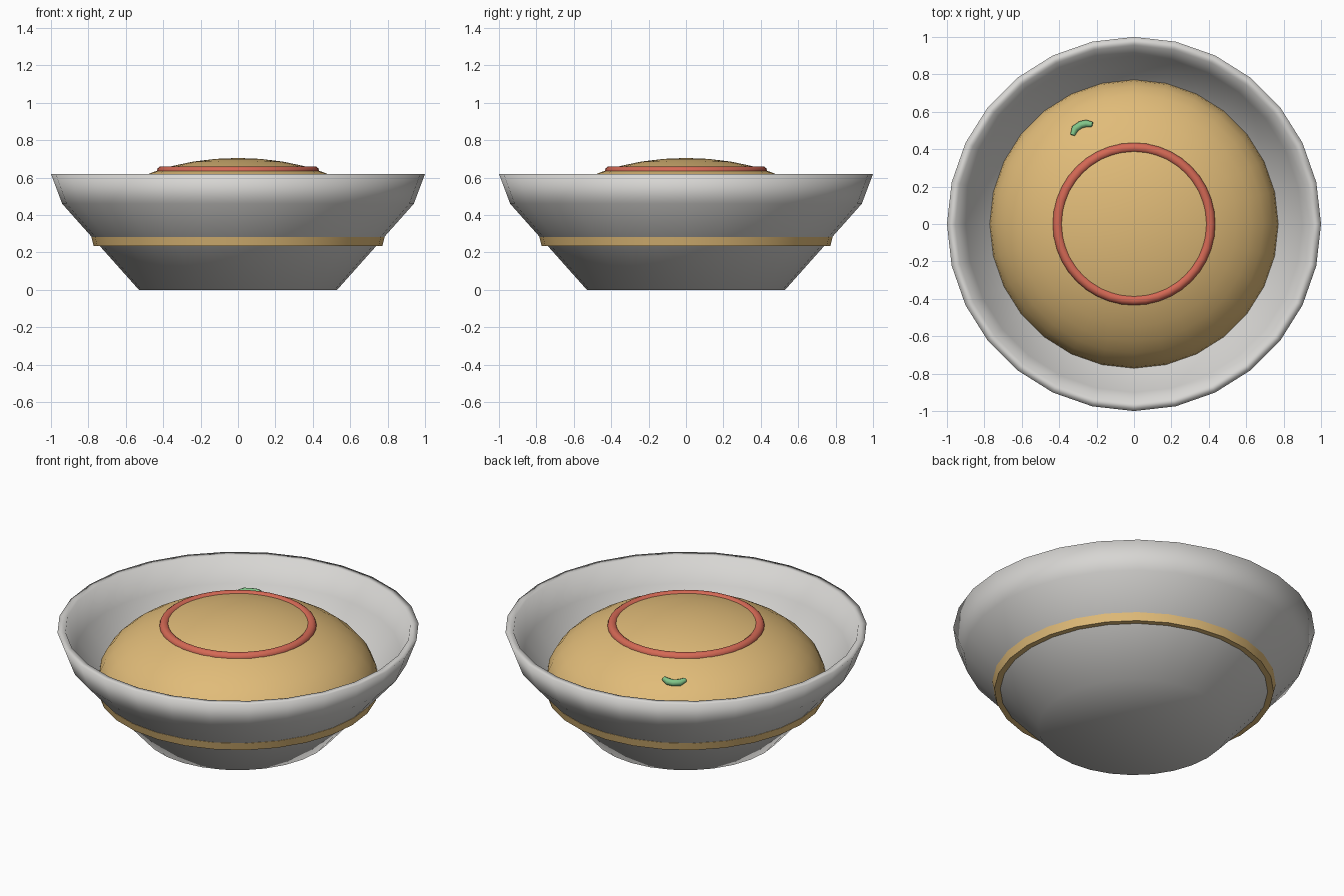
import bpy, bmesh, math
from mathutils import Vector

if "Cube" in bpy.data.objects:
    bpy.data.objects.remove(bpy.data.objects["Cube"])

SEG = 28


def material(name, rgb):
    m = bpy.data.materials.new(name)
    m.diffuse_color = (*rgb, 1)
    m.use_nodes = True
    m.node_tree.nodes["Principled BSDF"].inputs["Base Color"].default_value = m.diffuse_color
    return m


CERAMIC = material("pale ceramic", (0.68, 0.67, 0.65))
GOLD = material("golden tan", (0.75, 0.50, 0.19))
RED = material("soft red", (0.66, 0.14, 0.09))
GREEN = material("leaf green", (0.22, 0.56, 0.25))


def lathe(name, profile, mat, closed=False, segments=SEG):
    """Spin an (r, z) profile about z; radius 0 points become poles."""
    bm = bmesh.new()
    rings = []
    for r, z in profile:
        if r < 1e-6:
            rings.append([bm.verts.new((0, 0, z))] * segments)
        else:
            rings.append([bm.verts.new((r * math.cos(2 * math.pi * i / segments),
                                        r * math.sin(2 * math.pi * i / segments), z))
                          for i in range(segments)])
    pairs = list(zip(rings, rings[1:]))
    if closed:
        pairs.append((rings[-1], rings[0]))
    for a, b in pairs:
        for i in range(segments):
            j = (i + 1) % segments
            bm.faces.new(list(dict.fromkeys((a[i], a[j], b[j], b[i]))))
    bmesh.ops.recalc_face_normals(bm, faces=bm.faces)
    for f in bm.faces:
        f.smooth = True
    me = bpy.data.meshes.new(name)
    bm.to_mesh(me)
    bm.free()
    me.materials.append(mat)
    ob = bpy.data.objects.new(name, me)
    bpy.context.collection.objects.link(ob)
    return ob


def sharpen(ob, degrees=35):
    bpy.ops.object.select_all(action='DESELECT')
    ob.select_set(True)
    bpy.context.view_layer.objects.active = ob
    bpy.ops.object.shade_smooth_by_angle(angle=math.radians(degrees))


# Bowl: thick shell, softly shaded over its edges
lathe("bowl", [(0, 0), (0.53, 0), (0.94, 0.46), (1.0, 0.62),
               (0.955, 0.62), (0.90, 0.475), (0.51, 0.045), (0, 0.045)], CERAMIC)

# Painted band standing slightly proud of the bowl
sharpen(lathe("band", [(0.72, 0.235), (0.772, 0.235), (0.784, 0.282), (0.75, 0.282)],
              GOLD, closed=True))

# Domed filling: upper half of a flattened sphere with a flat underside
BASE, RAD, HIGH = 0.31, 0.775, 0.395
arc = [(RAD * math.cos(math.pi / 2 * k / 10), BASE + HIGH * math.sin(math.pi / 2 * k / 10))
       for k in range(10)]
sharpen(lathe("filling", [(0, BASE)] + arc + [(0, BASE + HIGH)], GOLD), 50)

# Red ring resting on the filling
tube = [(0.408 + 0.027 * math.cos(math.pi * k / 5), 0.634 + 0.027 * math.sin(math.pi * k / 5))
        for k in range(10)]
lathe("topping_ring", tube, RED, closed=True, segments=40)

# Small curved green garnish: swept tube with tapered ends
path = [Vector(p) for p in ((-0.328, 0.475, 0.573), (-0.315, 0.51, 0.567),
                            (-0.285, 0.53, 0.565), (-0.255, 0.537, 0.567),
                            (-0.222, 0.532, 0.575))]
bm = bmesh.new()
loops = []
for i, p in enumerate(path):
    t = (path[min(i + 1, 4)] - path[max(i - 1, 0)]).normalized()
    side = t.cross(Vector((0, 0, 1))).normalized()
    up = side.cross(t)
    r = 0.013 if i in (0, 4) else 0.02
    loops.append([bm.verts.new(p + r * (math.cos(a) * side + math.sin(a) * up))
                  for a in (2 * math.pi * k / 8 for k in range(8))])
for a, b in zip(loops, loops[1:]):
    for k in range(8):
        bm.faces.new((a[k], a[(k + 1) % 8], b[(k + 1) % 8], b[k]))
bm.faces.new(loops[0])
bm.faces.new(loops[-1])
bmesh.ops.recalc_face_normals(bm, faces=bm.faces)
mesh = bpy.data.meshes.new("garnish")
bm.to_mesh(mesh)
bm.free()
mesh.materials.append(GREEN)
garnish = bpy.data.objects.new("garnish", mesh)
bpy.context.collection.objects.link(garnish)
sharpen(garnish, 60)
